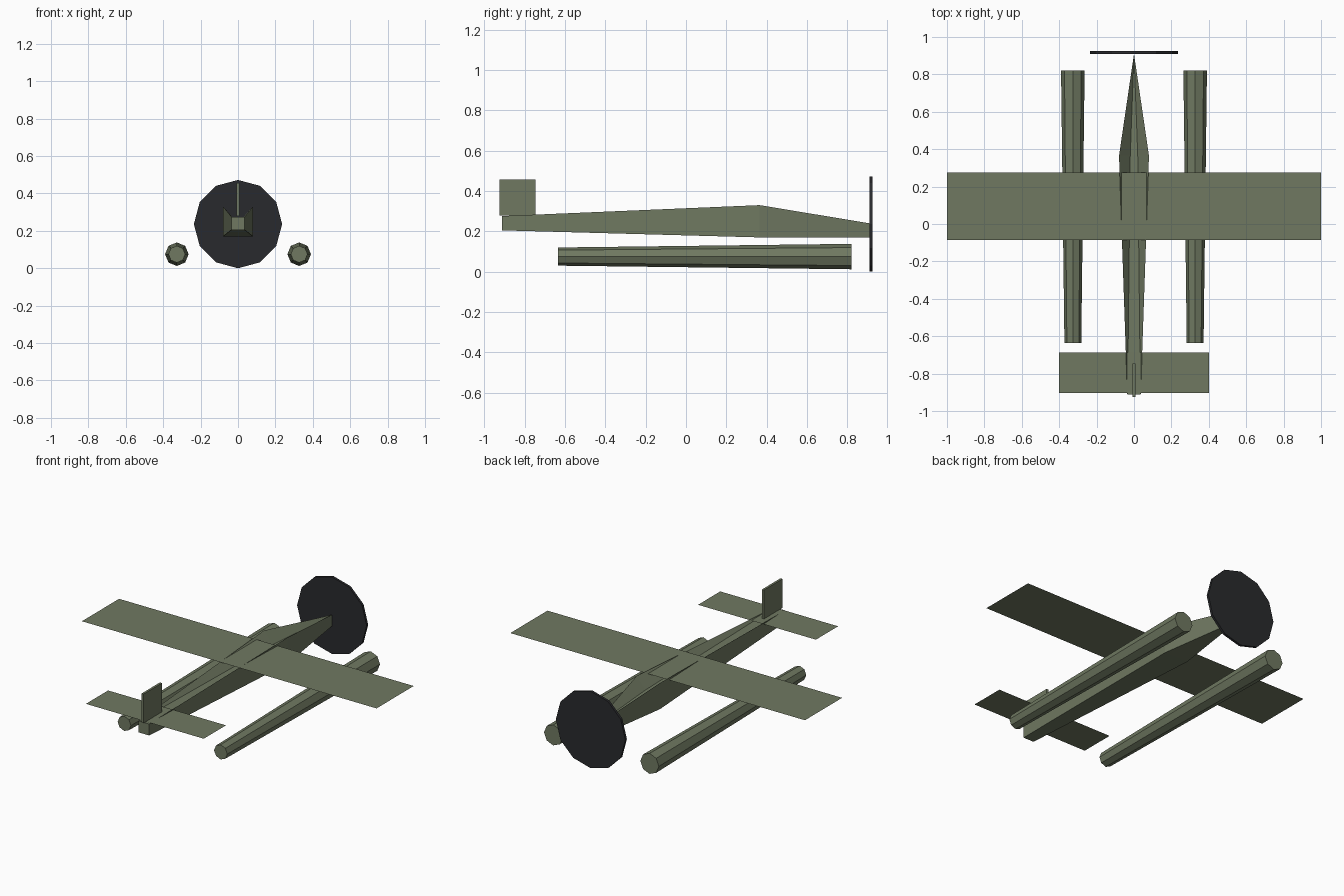
import bpy, bmesh, math
from mathutils import Matrix

if "Cube" in bpy.data.objects:
    bpy.data.objects.remove(bpy.data.objects["Cube"])


def material(name, rgb):
    m = bpy.data.materials.new(name)
    m.diffuse_color = (*rgb, 1)
    m.use_nodes = True
    m.node_tree.nodes["Principled BSDF"].inputs["Base Color"].default_value = m.diffuse_color
    return m


GREEN = material("olive_green", (0.16, 0.19, 0.12))
DARK = material("dark_grey", (0.022, 0.023, 0.026))


def finish(name, bm, mat):
    bmesh.ops.recalc_face_normals(bm, faces=bm.faces)
    me = bpy.data.meshes.new(name)
    bm.to_mesh(me)
    bm.free()
    me.materials.append(mat)
    ob = bpy.data.objects.new(name, me)
    bpy.context.collection.objects.link(ob)
    return ob


def panel(name, half_width, y0, y1, z):
    bm = bmesh.new()
    bm.faces.new([bm.verts.new(p) for p in (
        (-half_width, y0, z), (half_width, y0, z),
        (half_width, y1, z), (-half_width, y1, z))])
    return finish(name, bm, GREEN)


def tube(name, x, z, y0, y1, r0, r1, sides, mat):
    # cone axis turned from z to y
    bm = bmesh.new()
    place = Matrix.Translation((x, (y0 + y1) / 2, z)) @ Matrix.Rotation(-math.pi / 2, 4, 'X')
    bmesh.ops.create_cone(bm, cap_ends=True, segments=sides, radius1=r0,
                          radius2=r1, depth=y1 - y0, matrix=place)
    return finish(name, bm, mat)


# fuselage: cross-sections with a sunken top, tapering to a vertical nose edge
# y, half width, bottom z, top z, channel half width, channel z
sections = [(-0.912, 0.036, 0.205, 0.276, 0.034, 0.275),
            (0.365, 0.08, 0.17, 0.33, 0.02, 0.26),
            (0.91, 0.0, 0.17, 0.24, 0.0, 0.239)]
bm = bmesh.new()
rings = []
for y, w, zb, zt, cw, cz in sections:
    pts = [(-w, zb), (w, zb), (w, zt), (cw, cz), (-cw, cz), (-w, zt)]
    rings.append([bm.verts.new((px, y, pz)) for px, pz in pts])
for a, b in zip(rings, rings[1:]):
    for i in range(6):
        j = (i + 1) % 6
        bm.faces.new((a[i], a[j], b[j], b[i]))
bm.faces.new(rings[0])
bmesh.ops.remove_doubles(bm, verts=bm.verts, dist=0.0002)
finish("fuselage", bm, GREEN)

# wing and tailplane
panel("wing", 1.0, -0.085, 0.275, 0.313)
panel("tailplane", 0.4, -0.903, -0.688, 0.279)

# tail fin
bm = bmesh.new()
bmesh.ops.create_cube(bm, size=1, matrix=Matrix.Translation((0, -0.836, 0.367))
                      @ Matrix.Diagonal((0.014, 0.178, 0.178, 1)))
finish("tail_fin", bm, GREEN)

# floats
for side, x in (("left", -0.327), ("right", 0.327)):
    tube(side + "_float", x, 0.075, -0.635, 0.82, 0.045, 0.063, 8, GREEN)

# propeller disc
tube("propeller_disc", 0, 0.236, 0.91, 0.925, 0.236, 0.236, 12, DARK)
